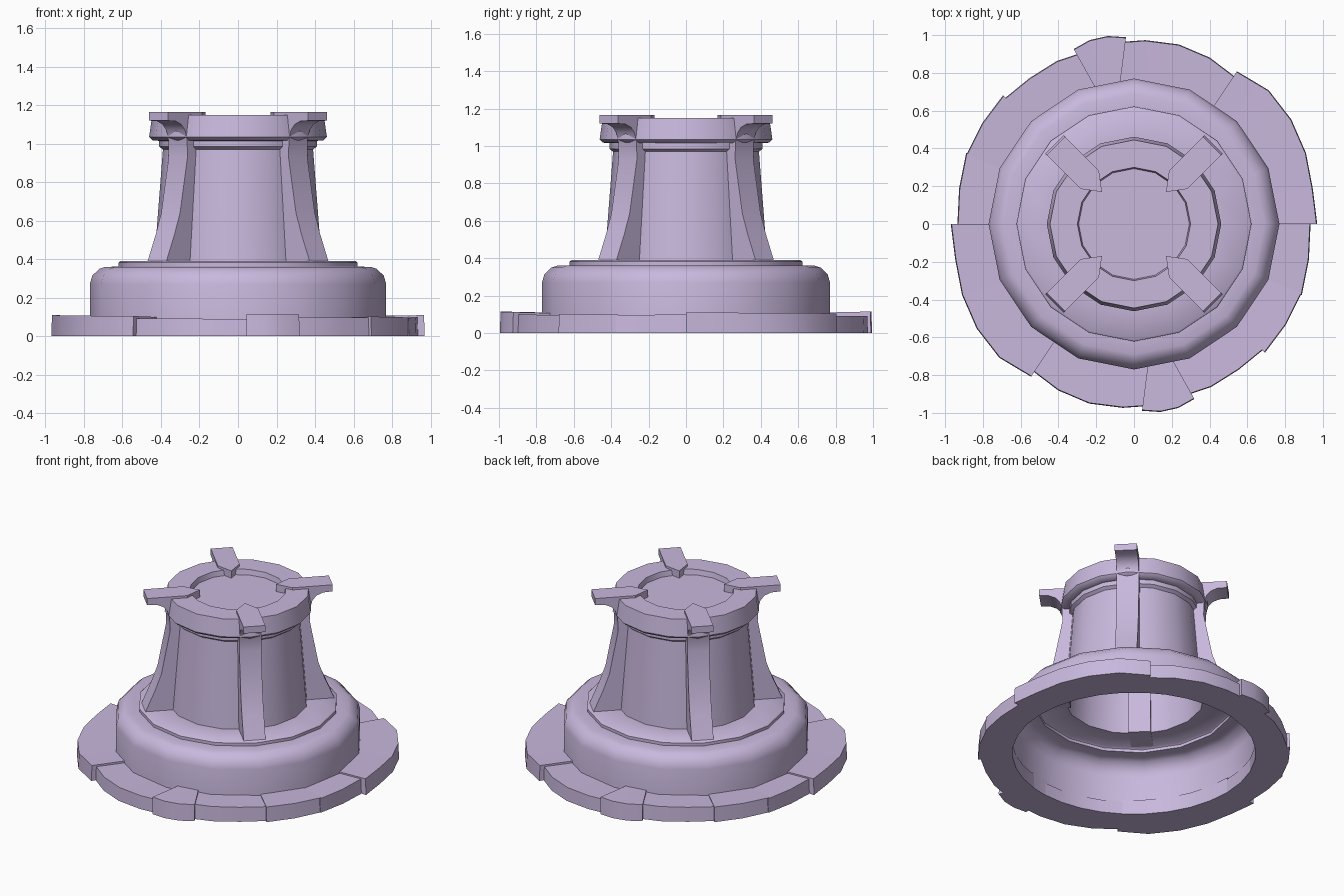
import bpy, bmesh, math
from mathutils import Matrix, Vector

if "Cube" in bpy.data.objects:
    bpy.data.objects.remove(bpy.data.objects["Cube"], do_unlink=True)

COLOUR = (0.58, 0.48, 0.72, 1.0)
stone = bpy.data.materials.new("pale_lilac_stone")
stone.use_nodes = True
stone.diffuse_color = COLOUR
stone.node_tree.nodes["Principled BSDF"].inputs["Base Color"].default_value = COLOUR


def finish(name, bm, angle):
    """Turn a bmesh into a named, shaded object."""
    mesh = bpy.data.meshes.new(name)
    bm.to_mesh(mesh)
    bm.free()
    mesh.materials.append(stone)
    obj = bpy.data.objects.new(name, mesh)
    bpy.context.collection.objects.link(obj)
    bpy.ops.object.select_all(action='DESELECT')
    obj.select_set(True)
    bpy.context.view_layer.objects.active = obj
    bpy.ops.object.shade_smooth_by_angle(angle=math.radians(angle))
    return obj


def polar(radius, degrees, z):
    a = math.radians(degrees)
    return Vector((radius * math.cos(a), radius * math.sin(a), z))


def lathe(name, profile, sides=16):
    """Revolve an (r, z) profile; the last ring is capped."""
    bm = bmesh.new()
    rings = [[bm.verts.new(polar(r, 360 * i / sides, z)) for i in range(sides)]
             for r, z in profile]
    for low, high in zip(rings, rings[1:]):
        for i in range(sides):
            j = (i + 1) % sides
            bm.faces.new((low[i], low[j], high[j], high[i]))
    bm.faces.new(rings[-1])
    return finish(name, bm, 48)


# Hollow body: domed base, step, tapered tower, collar and recessed top
lathe("tower_body", [
    (.77, 0), (.77, .27), (.757, .315), (.72, .35), (.69, .36), (.622, .362),
    (.622, .382), (.612, .39), (.435, .39), (.39, .97), (.41, .985), (.41, 1.015),
    (.445, 1.018), (.462, 1.035), (.445, 1.15), (.3, 1.15), (.293, 1.115)])


# Four diagonal brackets with flared feet, curved necks and pointed inner tips
def bracket(name, degrees, half=.069):
    side = [(.332, 1.165), (.585, 1.165), (.585, 1.12), (.525, 1.117), (.485, 1.1),
            (.458, 1.07), (.443, 1.02), (.44, .93), (.495, .64), (.535, .53),
            (.595, .39), (.4, .385), (.372, 1.0), (.332, 1.115)]
    bm = bmesh.new()
    left, right = ([bm.verts.new((r, y, z)) for r, z in side] for y in (half, -half))
    bm.faces.new(left)
    bm.faces.new(right[::-1])
    for i in range(len(side)):
        j = (i + 1) % len(side)
        inner = bm.faces.new((left[j], left[i], right[i], right[j]))
    # The last face is the inner end of the arm: pull it to a vertical edge
    out = bmesh.ops.extrude_face_region(bm, geom=[inner])
    bmesh.ops.delete(bm, geom=[inner], context='FACES')
    for v in out["geom"]:
        if isinstance(v, bmesh.types.BMVert):
            v.co.x, v.co.y = .24, 0
    bmesh.ops.remove_doubles(bm, verts=bm.verts, dist=.001)
    bmesh.ops.recalc_face_normals(bm, faces=bm.faces)
    bm.transform(Matrix.Rotation(math.radians(degrees), 4, 'Z'))
    finish(name, bm, 30)


for k, corner in enumerate(("back_left", "back_right", "front_right", "front_left")):
    bracket("bracket_" + corner, 45 + 90 * k)


# Uneven paving stones round the foot, repeated with a half turn
def paving_stone(name, start, end, radii, heights, inset=0):
    bm = bmesh.new()
    columns = []
    for i, radius in enumerate(radii):
        t = i / (len(radii) - 1)
        angle = start + (end - start) * t
        inner = start + inset + (end - start - 2 * inset) * t
        top = heights[0] + (heights[1] - heights[0]) * t
        corners = (polar(.755, inner, 0), polar(radius, angle, 0),
                   polar(radius - .004, angle, top), polar(.755, inner, top - .005))
        columns.append([bm.verts.new(c) for c in corners])
    for a, b in zip(columns, columns[1:]):
        for i in range(4):
            j = (i + 1) % 4
            bm.faces.new((a[i], a[j], b[j], b[i]))
    bm.faces.new(columns[0])
    bm.faces.new(columns[-1][::-1])
    bmesh.ops.recalc_face_normals(bm, faces=bm.faces)
    finish(name, bm, 30)


STONES = [
    ("wide", 0, 56, (.97, .965, .985, 1.0, 1.005, .975), (.11, .105), 0),
    ("long", 55, 97, (.945, .968, .98, .975, .968), (.092, .09), 0),
    ("wedge", 92.5, 109, (.99, 1.005, 1.002, .98), (.115, .112), 3),
    ("short", 105, 136, (.95, .955, .95, .955), (.1, .096), 0),
    ("square", 135.5, 157.5, (.972, .965, .96), (.102, .098), 0),
    ("narrow", 157, 180, (.965, .945, .935), (.095, .1), 0),
]
for label, turn in (("back", 0), ("front", 180)):
    for kind, start, end, radii, heights, inset in STONES:
        paving_stone(f"{label}_{kind}_stone", start + turn, end + turn, radii, heights, inset)
